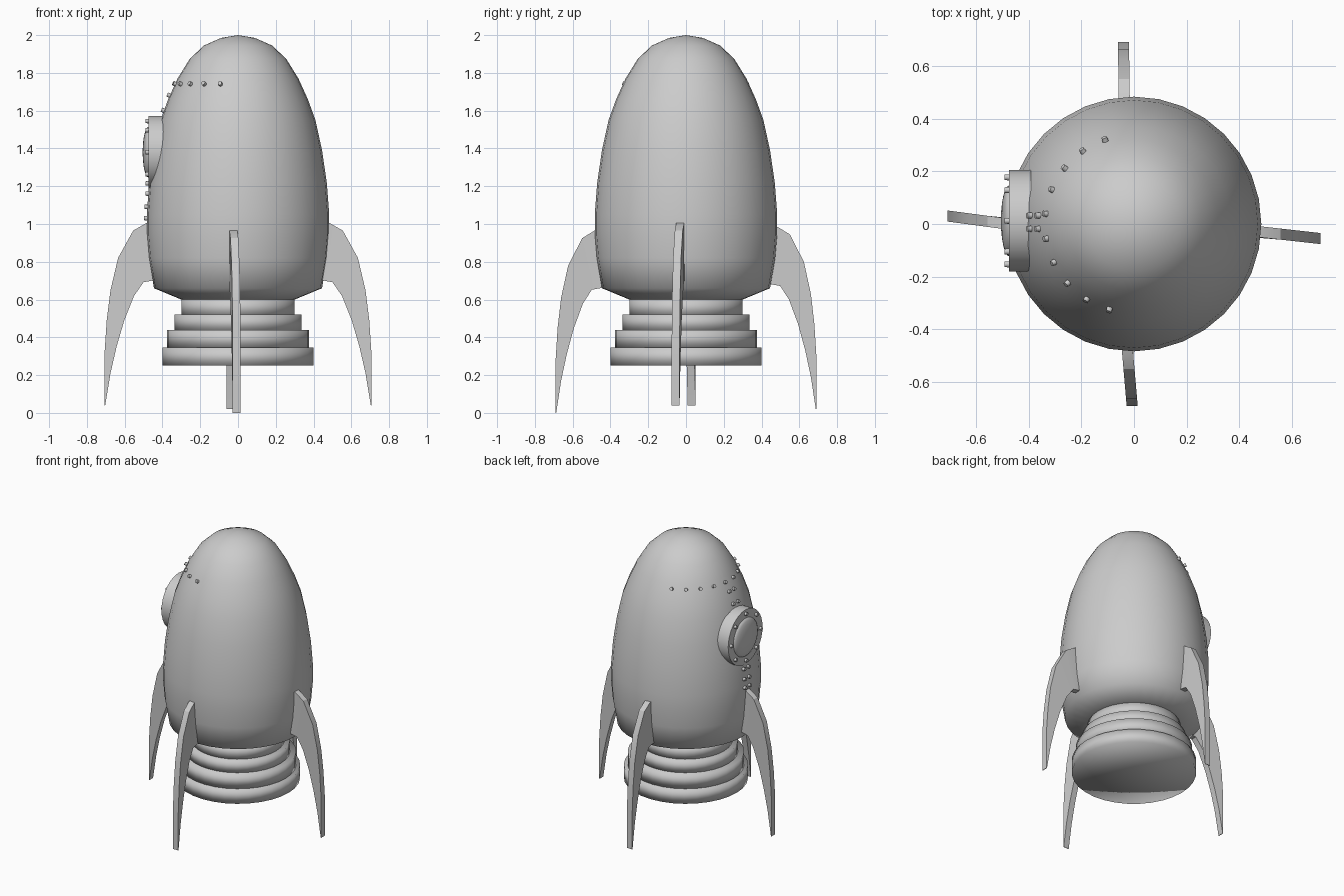
import bpy, bmesh, math
from mathutils import Vector, Matrix

old = bpy.data.objects.get("Cube")
if old:
    bpy.data.objects.remove(old, do_unlink=True)

grey = bpy.data.materials.new("plain_grey")
grey.use_nodes = True
grey.diffuse_color = (0.6, 0.6, 0.6, 1)
grey.node_tree.nodes["Principled BSDF"].inputs["Base Color"].default_value = (0.6, 0.6, 0.6, 1)


def finish(name, bm, angle=None):
    """Turn a bmesh into a smooth-shaded object; angle keeps sharp edges."""
    bmesh.ops.remove_doubles(bm, verts=bm.verts, dist=1e-5)
    bmesh.ops.recalc_face_normals(bm, faces=bm.faces)
    mesh = bpy.data.meshes.new(name)
    bm.to_mesh(mesh)
    bm.free()
    mesh.materials.append(grey)
    obj = bpy.data.objects.new(name, mesh)
    bpy.context.collection.objects.link(obj)
    bpy.ops.object.select_all(action='DESELECT')
    obj.select_set(True)
    bpy.context.view_layer.objects.active = obj
    if angle is None:
        bpy.ops.object.shade_smooth()
    else:
        bpy.ops.object.shade_smooth_by_angle(angle=math.radians(angle))
    return obj


def lathe(name, profile, matrix=Matrix(), steps=32, angle=None):
    """Spin (radius, height) points about the local z axis."""
    bm = bmesh.new()
    verts = [bm.verts.new((r, 0, z)) for r, z in profile]
    edges = [bm.edges.new(pair) for pair in zip(verts, verts[1:])]
    bmesh.ops.spin(bm, geom=verts + edges, cent=(0, 0, 0), axis=(0, 0, 1),
                   angle=math.tau, steps=steps, use_duplicate=False)
    bmesh.ops.transform(bm, matrix=matrix, verts=bm.verts)
    return finish(name, bm, angle)


# Hull
hull = [(0, 2), (0.09, 1.985), (0.18, 1.945), (0.255, 1.875), (0.32, 1.77),
        (0.37, 1.66), (0.41, 1.55), (0.445, 1.39), (0.47, 1.22), (0.483, 1.05),
        (0.483, 0.95), (0.472, 0.82), (0.445, 0.66), (0.3, 0.6), (0, 0.6)]
lathe("hull", hull)


def hull_radius(z):
    for (r1, z1), (r0, z0) in zip(hull, hull[1:]):
        if z0 <= z <= z1:
            return r0 + (r1 - r0) * (z - z0) / (z1 - z0)


# Stepped engine nozzle
for i, (r, low, high) in enumerate([(0.3, 0.51, 0.605), (0.335, 0.435, 0.52),
                                    (0.375, 0.345, 0.44), (0.4, 0.25, 0.345)]):
    lathe(f"engine_ring_{i + 1}", [(0, high), (r, high), (r, low), (0, low)])

# Four curved fins: matching outer and inner edge points as (radius, height)
outer = [(0.46, 1.0), (0.485, 0.995), (0.555, 0.955), (0.635, 0.81),
         (0.675, 0.64), (0.695, 0.48), (0.707, 0.3), (0.707, 0.03)]
inner = [(0.43, 0.69), (0.455, 0.69), (0.5, 0.682), (0.55, 0.61),
         (0.602, 0.48), (0.643, 0.34), (0.675, 0.2), (0.703, 0.03)]


def fin(name, degrees, side_root, side_tip, grow, drop):
    bm = bmesh.new()
    rows = []
    for edge in (outer, inner):
        for half in (-0.021, 0.021):
            row = []
            for r, z in edge:
                t = max(0, (r - 0.48) / 0.225)
                side = side_root + (side_tip - side_root) * t
                row.append(bm.verts.new((r + grow * t, side + half, z + drop)))
            rows.append(row)
    loop = [rows[0], rows[1], rows[3], rows[2]]
    for a, b in zip(loop, loop[1:] + loop[:1]):
        for i in range(len(outer) - 1):
            bm.faces.new((a[i], a[i + 1], b[i + 1], b[i]))
    for end in (0, -1):
        bm.faces.new([row[end] for row in loop])
    bmesh.ops.rotate(bm, verts=bm.verts, cent=(0, 0, 0),
                     matrix=Matrix.Rotation(math.radians(degrees), 3, 'Z'))
    finish(name, bm, 30)


fin("left_fin", 0, -0.03, -0.055, 0, 0.01)
fin("back_fin", 90, 0.037, 0.04, -0.016, -0.01)
fin("right_fin", 180, 0, -0.03, 0, 0.01)
fin("front_fin", 270, -0.025, -0.007, -0.016, -0.03)

# Porthole on the right side: thick rim and a shallow glass dome
centre = Vector((0, 0.012, 1.38))
outward = Matrix.Translation(centre) @ Matrix.Rotation(-math.pi / 2, 4, 'Y')
lathe("porthole_rim", [(0, 0.39), (0.193, 0.39), (0.193, 0.475), (0, 0.475)], outward, 32, 40)
dome = [(0.135 * math.sin(a), 0.473 + 0.032 * math.cos(a))
        for a in (math.pi / 2 * i / 6 for i in range(7))]
lathe("porthole_glass", dome, outward)


def add_stud(bm, position, direction):
    turn = Vector(direction).to_track_quat('Z', 'Y').to_matrix().to_4x4()
    bmesh.ops.create_cone(bm, cap_ends=True, segments=10, radius1=0.013, radius2=0.011,
                          depth=0.03, matrix=Matrix.Translation(position) @ turn)


# Bolts around the porthole rim
bm = bmesh.new()
for i in range(8):
    a = math.tau * i / 8
    add_stud(bm, centre + Vector((-0.476, 0.165 * math.cos(a), 0.165 * math.sin(a))), (-1, 0, 0))
finish("porthole_bolts", bm, 40)

# Rivets: one curved row high on the hull
bm = bmesh.new()
for i in range(10):
    a = math.radians(109 + 16.1 * i)
    way = Vector((math.cos(a), math.sin(a), 0.45))
    r = hull_radius(1.74)
    add_stud(bm, (r * way.x, r * way.y, 1.74), way)
# Rivets: paired column above and below the porthole
for z in (1.68, 1.6, 1.16, 1.09, 1.03):
    for y in (-0.018, 0.032):
        slope = 0.4 if z > 1.5 else 0.1
        add_stud(bm, (-hull_radius(z), y, z), (-1, 0, slope))
finish("hull_rivets", bm, 40)
